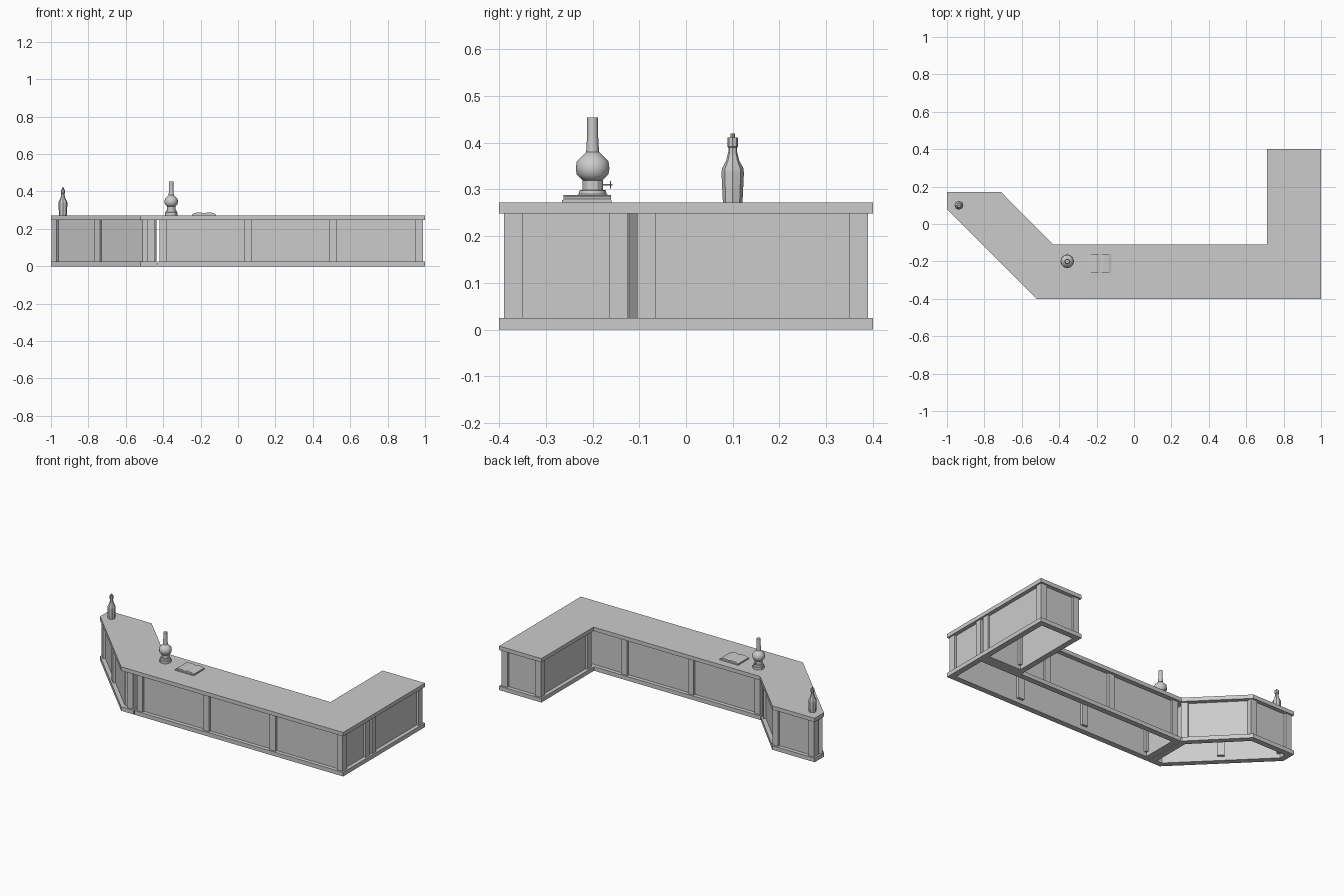
import bpy, bmesh, math
from mathutils import Vector

if "Cube" in bpy.data.objects:
    bpy.data.objects.remove(bpy.data.objects["Cube"])

TOP, BASE, UNDER = 0.272, 0.025, 0.248


def finish(name, bm, smooth=None):
    bmesh.ops.recalc_face_normals(bm, faces=bm.faces)
    me = bpy.data.meshes.new(name)
    bm.to_mesh(me)
    bm.free()
    ob = bpy.data.objects.new(name, me)
    bpy.context.collection.objects.link(ob)
    if smooth:
        bpy.ops.object.select_all(action='DESELECT')
        ob.select_set(True)
        bpy.context.view_layer.objects.active = ob
        bpy.ops.object.shade_smooth_by_angle(angle=math.radians(smooth))
    return ob


def offset(poly, d):
    """Inset a counter-clockwise outline by d."""
    out = []
    for i, p in enumerate(poly):
        p = Vector(p)
        a = (p - Vector(poly[i - 1])).normalized()
        b = (Vector(poly[(i + 1) % len(poly)]) - p).normalized()
        n1, n2 = Vector((-a.y, a.x)), Vector((-b.y, b.x))
        out.append(p + (n1 + n2) * d / (1 + n1.dot(n2)))
    return out


def prism(name, pts, depth, place):
    """Extrude a closed outline; place(u, v, w) gives 3D coordinates."""
    bm = bmesh.new()
    a, b = [[bm.verts.new(place(p[0], p[1], w)) for p in pts] for w in depth]
    bm.faces.new(a)
    bm.faces.new(b)
    for i in range(len(pts)):
        bm.faces.new((a[i - 1], a[i], b[i], b[i - 1]))
    return finish(name, bm)


def flat(u, v, w):
    return (u, v, w)


def ring(name, poly, d0, d1, z0, z1):
    """Hollow wall following an outline between two insets."""
    bm = bmesh.new()
    loops = [[bm.verts.new((p[0], p[1], z)) for p in offset(poly, d)]
             for d, z in ((d0, z0), (d0, z1), (d1, z1), (d1, z0))]
    for k in range(4):
        a, b = loops[k - 1], loops[k]
        for i in range(len(poly)):
            bm.faces.new((a[i - 1], a[i], b[i], b[i - 1]))
    finish(name, bm)


def post(name, c, angle):
    h = 0.02 * math.sqrt(2)
    pts = [(c[0] + h * math.cos(angle + math.pi * (k + .5) / 2),
            c[1] + h * math.sin(angle + math.pi * (k + .5) / 2)) for k in range(4)]
    prism(name, pts, (BASE, UNDER), flat)


def lathe(name, profile, x, y, sides, smooth):
    bm = bmesh.new()
    rows = [[bm.verts.new((x + r * math.cos(2 * math.pi * k / sides),
                           y + r * math.sin(2 * math.pi * k / sides), z))
             for k in range(sides)] for r, z in profile]
    for a, b in zip(rows, rows[1:]):
        for k in range(sides):
            bm.faces.new((a[k - 1], a[k], b[k], b[k - 1]))
    bm.faces.new(rows[0])
    bm.faces.new(rows[-1])
    return finish(name, bm, smooth)


# one-piece countertop
outline = [(-1, .17), (-1, .08), (-.52, -.4), (1, -.4), (1, .4), (.71, .4),
           (.71, -.11), (-.43, -.11), (-.71, .17)]
prism("countertop", outline, (UNDER, TOP), flat)

# three cabinet sections: outline, rotated corners, corners without post, extra posts
D = math.pi / 4
sections = {
    "straight": ([(-.43, -.4), (1, -.4), (1, -.115), (-.43, -.115)], (), (),
                 [(x, y, 0) for x in (.055, .51) for y in (-.37, -.145)]),
    "return": ([(.71, -.115), (1, -.115), (1, .4), (.71, .4)], (), (), []),
    "angled": ([(-1, .17), (-1, .08), (-.52, -.4), (-.435, -.4), (-.435, -.11), (-.71, .17)],
               (1, 4), (2,), [(-.739, -.139, D)]),
}
for name, (poly, turned, skip, extra) in sections.items():
    ring(name + "_base_trim", poly, 0, .035, 0, BASE)
    ring(name + "_panels", poly, .024, .033, BASE, UNDER)
    corners = [(p.x, p.y, D if i in turned else 0)
               for i, p in enumerate(offset(poly, .03)) if i not in skip]
    for i, (x, y, a) in enumerate(corners + extra):
        post(f"{name}_post_{i}", (x, y), a)

# oil lamp
LX, LY = -.357, -.2
lathe("lamp_body", [(.033, TOP), (.033, .288), (.03, .29), (.028, .298), (.022, .299),
                    (.022, .319)], LX, LY, 12, 30)
lathe("lamp_globe", [(.02, .318), (.034, .332), (.036, .345), (.034, .36), (.014, .38)],
      LX, LY, 12, 50)
lathe("lamp_chimney", [(.014, .378), (.0115, .42), (.0115, .454)], LX, LY, 12, 40)
for nm, r, d0, d1 in (("lamp_key_shaft", .002, .015, .043), ("lamp_key", .008, .037, .039)):
    ob = lathe(nm, [(r, d0), (r, d1)], 0, 0, 8, 30)
    ob.rotation_euler.x = -math.pi / 2
    ob.location = (LX, LY, .31)

# bottle with cork
lathe("bottle", [(.021, TOP), (.024, .335), (.023, .345), (.014, .362), (.0095, .38),
                 (.0095, .39), (.0115, .392), (.0115, .411)], -.936, .1, 8, 30)
lathe("cork", [(.0045, .409), (.0045, .42)], -.936, .1, 8, 30)

# open book
BX = -.182


def lengthwise(u, v, w):
    return (BX + u, w, v)


prism("book_cover", [(-.064, TOP), (.064, TOP), (.064, .277), (-.064, .277)],
      (-.265, -.159), lengthwise)
for side, s in (("left", -1), ("right", 1)):
    prism(side + "_pages", [(0, .276), (s * .062, .276), (s * .062, .28), (s * .045, .286),
                            (s * .02, .288), (0, .283)], (-.262, -.161), lengthwise)
